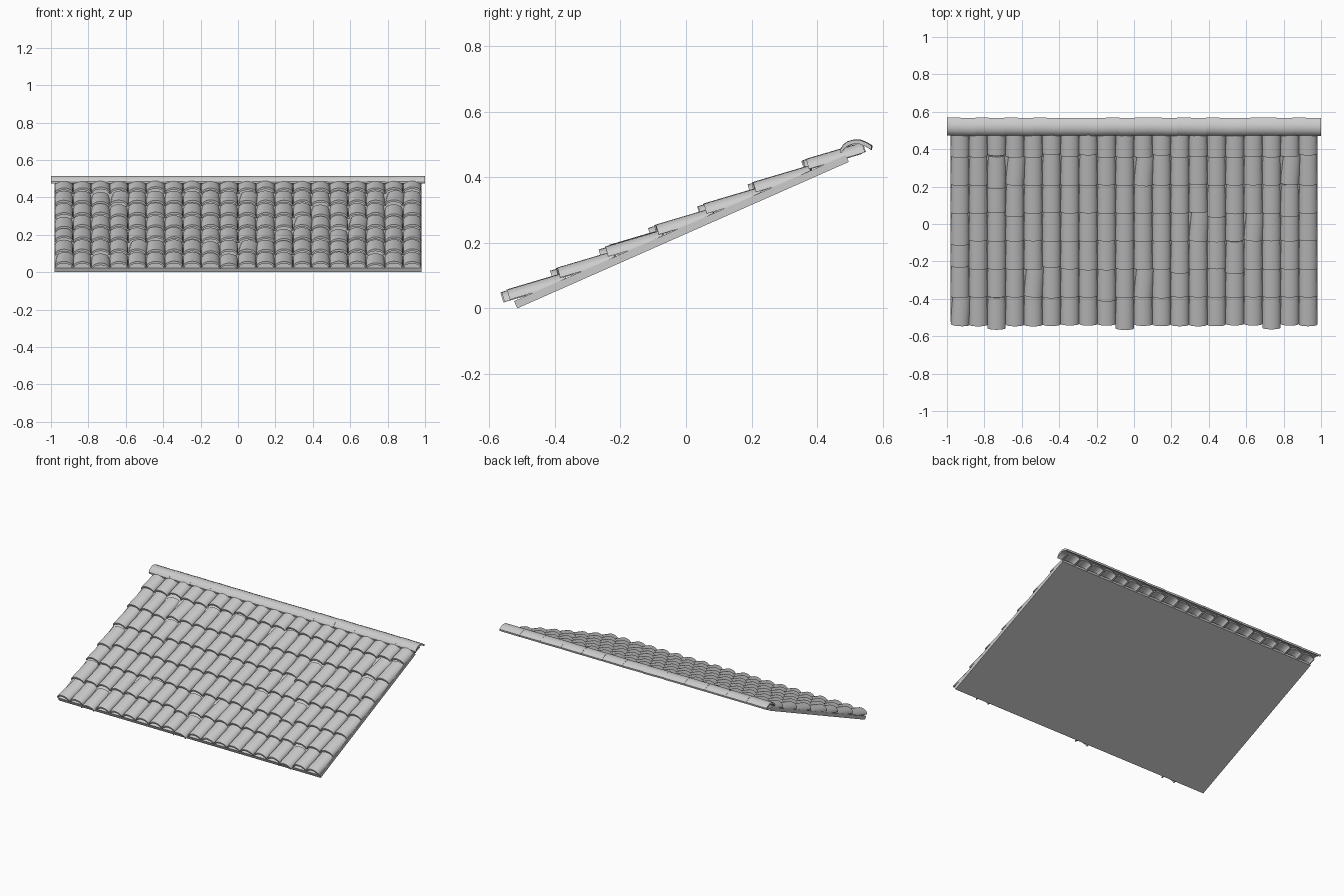
import bpy, bmesh, math, random
from mathutils import Matrix, Vector

if "Cube" in bpy.data.objects:
    bpy.data.objects.remove(bpy.data.objects["Cube"])

random.seed(4)
COLS, ROWS, PITCH = 20, 7, 0.098
TILT = math.radians(16.5)


def finish(bm, name, smooth=True):
    bmesh.ops.recalc_face_normals(bm, faces=bm.faces)
    me = bpy.data.meshes.new(name)
    bm.to_mesh(me)
    bm.free()
    ob = bpy.data.objects.new(name, me)
    bpy.context.collection.objects.link(ob)
    if smooth:
        bpy.ops.object.select_all(action='DESELECT')
        ob.select_set(True)
        bpy.context.view_layer.objects.active = ob
        bpy.ops.object.shade_smooth_by_angle(angle=math.radians(35))
    return ob


def prism(bm, start, end):
    """Closed solid between two matching outlines."""
    a = [bm.verts.new(p) for p in start]
    b = [bm.verts.new(p) for p in end]
    n = len(a)
    for i in range(n):
        j = (i + 1) % n
        bm.faces.new((a[i], a[j], b[j], b[i]))
    # caps as strips of quads between outer and inner curve
    for ring in (a, b):
        for i in range(n // 2 - 1):
            bm.faces.new((ring[i], ring[i + 1], ring[n - 2 - i], ring[n - 1 - i]))


def arch(w, h, t, segs=10):
    """Barrel tile outline in x/z, crown at z = 0."""
    ang = [math.pi * i / segs for i in range(segs + 1)]
    outer = [(w * math.cos(a), h * math.sin(a) - h) for a in ang]
    inner = [((w - t * 0.6) * math.cos(a), (h - t) * math.sin(a) - h) for a in ang]
    return outer + inner[::-1]


# sloping deck
bm = bmesh.new()
deck = [(-0.515, 0.0), (0.497, 0.447), (0.488, 0.468), (-0.525, 0.022)]
prism(bm, [(-0.98, y, z) for y, z in deck], [(0.98, y, z) for y, z in deck])
finish(bm, "roof_deck", False)

# slipped tiles (row: columns) and twisted tiles
slipped = {0: (2, 9, 17), 1: (8,), 2: (12, 15), 3: (0,), 4: (3, 14, 18), 5: (2,), 6: ()}
raised = {2: (0, 5), 3: (), 4: (), 6: (2, 5, 7, 11, 19)}
twisted = {(0, 0): -3, (1, 4): -4, (1, 10): -4, (3, 13): -4, (3, 16): -4,
           (5, 3): -4, (5, 10): -4, (5, 18): -4}

# courses of barrel tiles
outline = arch(PITCH / 2, 0.032, 0.012)
for r in range(ROWS):
    bm = bmesh.new()
    for c in range(COLS):
        slide = random.uniform(-0.003, 0.003)
        if c in slipped[r]:
            slide -= 0.02
        if c in raised.get(r, ()):
            slide += 0.012
        y = -0.545 + 0.15 * r + slide
        z = 0.058 + 0.0655 * r + slide * 0.44
        m = (Matrix.Translation(((c - 9.5) * PITCH, y, z))
             @ Matrix.Rotation(TILT, 4, 'X')
             @ Matrix.Rotation(math.radians(twisted.get((r, c), 0)), 4, 'Z'))
        length = 0.178
        prism(bm, [m @ Vector((x, 0, zz)) for x, zz in outline],
              [m @ Vector((x, length, zz)) for x, zz in outline])
    finish(bm, "tile_course_%d" % (r + 1))

# ridge caps in a row along the top edge
top = [(0.472, 0.484), (0.481, 0.500), (0.495, 0.510), (0.512, 0.515),
       (0.532, 0.515), (0.550, 0.508), (0.568, 0.497)]
under = [(0.474, 0.474), (0.486, 0.490), (0.498, 0.498), (0.513, 0.503),
         (0.530, 0.503), (0.548, 0.496), (0.566, 0.485)]
profile = top + under[::-1]
bm = bmesh.new()
N = 13
step = 2 / N
for i in range(N):
    x0, x1 = -1 + i * step, -1 + (i + 1) * step
    d = random.uniform(-0.002, 0.002)
    prism(bm, [(x0, y + d, z) for y, z in profile],
          [(x1, y - d, z - 0.001) for y, z in profile])
finish(bm, "ridge_caps")
